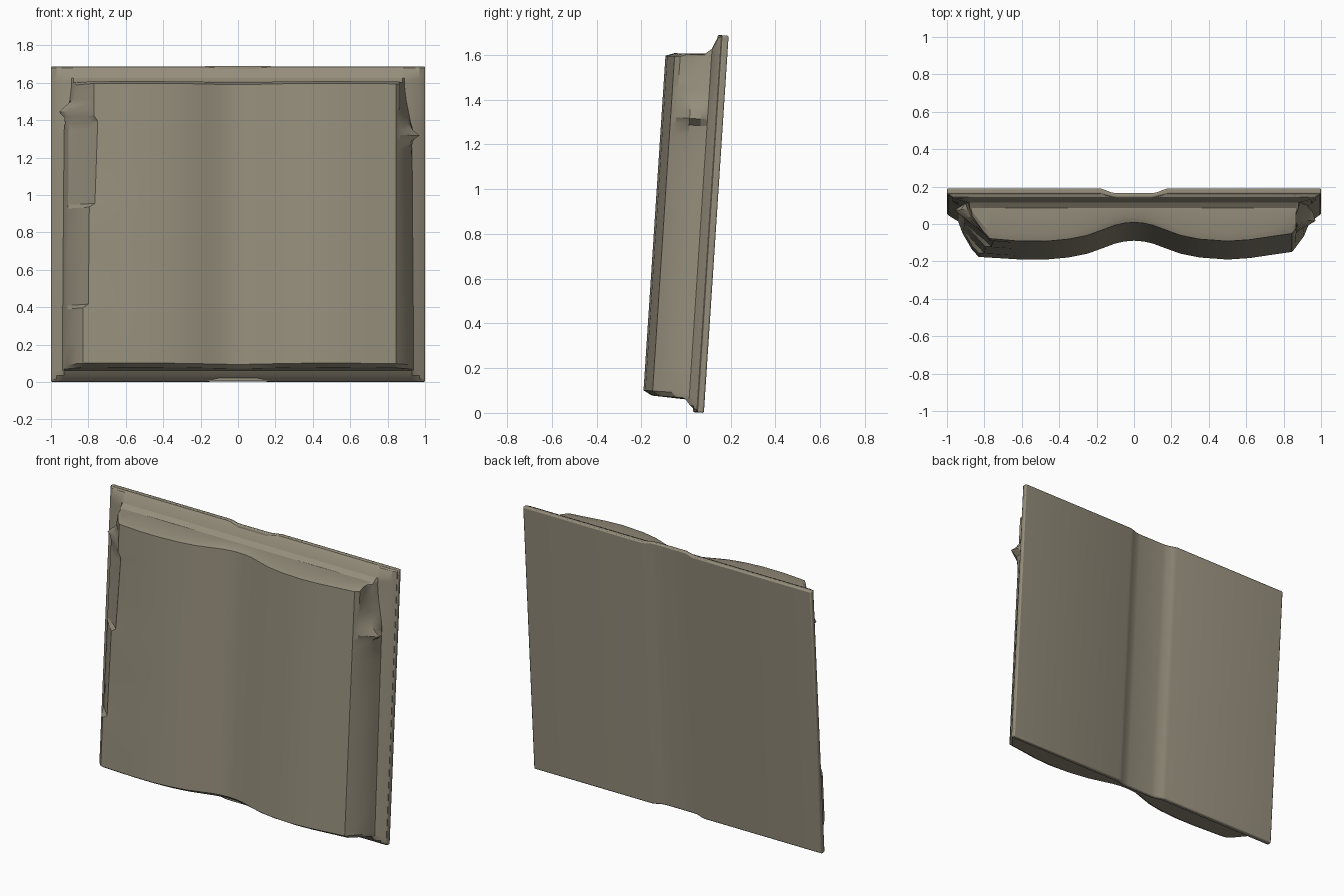
import bpy, bmesh
from mathutils import Matrix

if "Cube" in bpy.data.objects:
    bpy.data.objects.remove(bpy.data.objects["Cube"])

H = 1.69                                   # board height
TILT = Matrix.Translation((0, 0.08, 0)) @ Matrix.Rotation(-0.0655, 4, 'X')

mat = bpy.data.materials.new("aged_paper")
mat.diffuse_color = (0.30, 0.27, 0.20, 1)
mat.use_nodes = True
mat.node_tree.nodes["Principled BSDF"].inputs["Base Color"].default_value = mat.diffuse_color


def lerp(table, t):
    """Piecewise linear lookup in a list of (key, value)."""
    for (a, va), (b, vb) in zip(table, table[1:]):
        if t <= b:
            return va + (vb - va) * max(0, t - a) / (b - a)
    return table[-1][1]


def loft(name, rings, angle):
    """Skin closed rings of points, cap both ends and lean the part back."""
    bm = bmesh.new()
    rows = [[bm.verts.new(p) for p in r] for r in rings]
    n = len(rows[0])
    for a, b in zip(rows, rows[1:]):
        for i in range(n):
            j = (i + 1) % n
            bm.faces.new((a[i], a[j], b[j], b[i]))
    bm.faces.new(rows[0][::-1])
    bm.faces.new(rows[-1])
    bmesh.ops.recalc_face_normals(bm, faces=bm.faces)
    bm.transform(TILT)
    me = bpy.data.meshes.new(name)
    bm.to_mesh(me)
    bm.free()
    ob = bpy.data.objects.new(name, me)
    bpy.context.collection.objects.link(ob)
    me.materials.append(mat)
    bpy.ops.object.select_all(action='DESELECT')
    ob.select_set(True)
    bpy.context.view_layer.objects.active = ob
    bpy.ops.object.shade_smooth_by_angle(angle=angle)
    return ob


# Cover: two boards joined by a recessed spine
half = [(1.0, 0), (0.18, 0), (0.155, -0.008), (0.12, -0.022), (0.09, -0.025)]
back = half + [(-x, d) for x, d in reversed(half)]
front = [(-1.0, -0.03), (-0.18, -0.03), (-0.1, -0.05),
         (0.1, -0.05), (0.18, -0.03), (1.0, -0.03)]
cover = loft("book_cover", [[(x, d, h) for x, d in back + front] for h in (0, H)], 0.4)
bev = cover.modifiers.new("soft_edge", 'BEVEL')
bev.width = 0.007
bev.segments = 2
bev.limit_method = 'ANGLE'
bev.angle_limit = 0.8

# Page block: curved open spread, lofted up the height of the book
SPREAD = [(-0.62, 0.275), (-0.47, 0.276), (-0.35, 0.265), (-0.25, 0.245), (-0.17, 0.216),
          (-0.1, 0.19), (-0.05, 0.179), (0, 0.175), (0.05, 0.179), (0.1, 0.19),
          (0.17, 0.216), (0.25, 0.245), (0.35, 0.265), (0.5, 0.276), (0.62, 0.268),
          (0.72, 0.253)]
# (height, depth cap, depth scale): hollow flare at both ends, then page edges
ENDS = [(0.004, 0.032, 1), (0.014, 0.045, 1), (0.03, 0.065, 1), (0.055, 0.085, 1),
        (0.062, 1, 0.86), (0.083, 1, 1),
        (1.582, 1, 1), (1.596, 1, 0.86), (1.603, 0.1, 1), (1.625, 0.072, 1),
        (1.665, 0.055, 1), (1.68, 0.045, 1), (1.686, 0.032, 1)]
MIDDLE = [0.2, 0.38, 0.4, 0.7, 0.92, 0.94, 1.15, 1.2, 1.24, 1.28, 1.31, 1.34,
          1.38, 1.41, 1.44, 1.47, 1.5]
stations = sorted(ENDS + [(h, 1, 1) for h in MIDDLE])

left_corner = [(0, -0.83), (0.38, -0.83), (0.4, -0.80), (0.92, -0.795),
               (0.94, -0.765), (1.38, -0.75), (1.41, -0.77), (1.7, -0.77)]
side = [(0, 0.93), (1.35, 0.92), (1.55, 0.88), (1.7, 0.88)]
# Torn leaf tips sticking out of the fore-edges
left_tear = [(1.34, 0), (1.41, 0.02), (1.44, 0.055), (1.47, 0.03), (1.5, 0)]
right_tear = [(1.15, 0), (1.24, 0.015), (1.28, 0.025), (1.31, 0.07), (1.34, 0.035),
              (1.41, 0)]


def page_ring(h, cap, scale):
    L, w = lerp(left_corner, h), lerp(side, h)
    tl, tr = lerp(left_tear, h), lerp(right_tear, h)
    pts = [(-0.995, 0.028), (-0.995, 0.032), (-0.97, 0.05), (-w - 0.01, 0.07),
           (-w - tl, 0.1), (-w + 0.015 - tl * 0.5, 0.14),
           (L - 0.035, 0.225), (L, 0.262)]
    pts += SPREAD
    pts += [(0.845, 0.235), (0.865, 0.21), (w - 0.02 + tr, 0.15),
            (w + tr * 0.5, 0.1), (w + 0.01, 0.07), (0.97, 0.05),
            (0.995, 0.032), (0.995, 0.028)]
    return [(x, -min(d * (scale if d > 0.1 else 1), cap), h) for x, d in pts]


loft("page_block", [page_ring(*s) for s in stations], 0.45)
